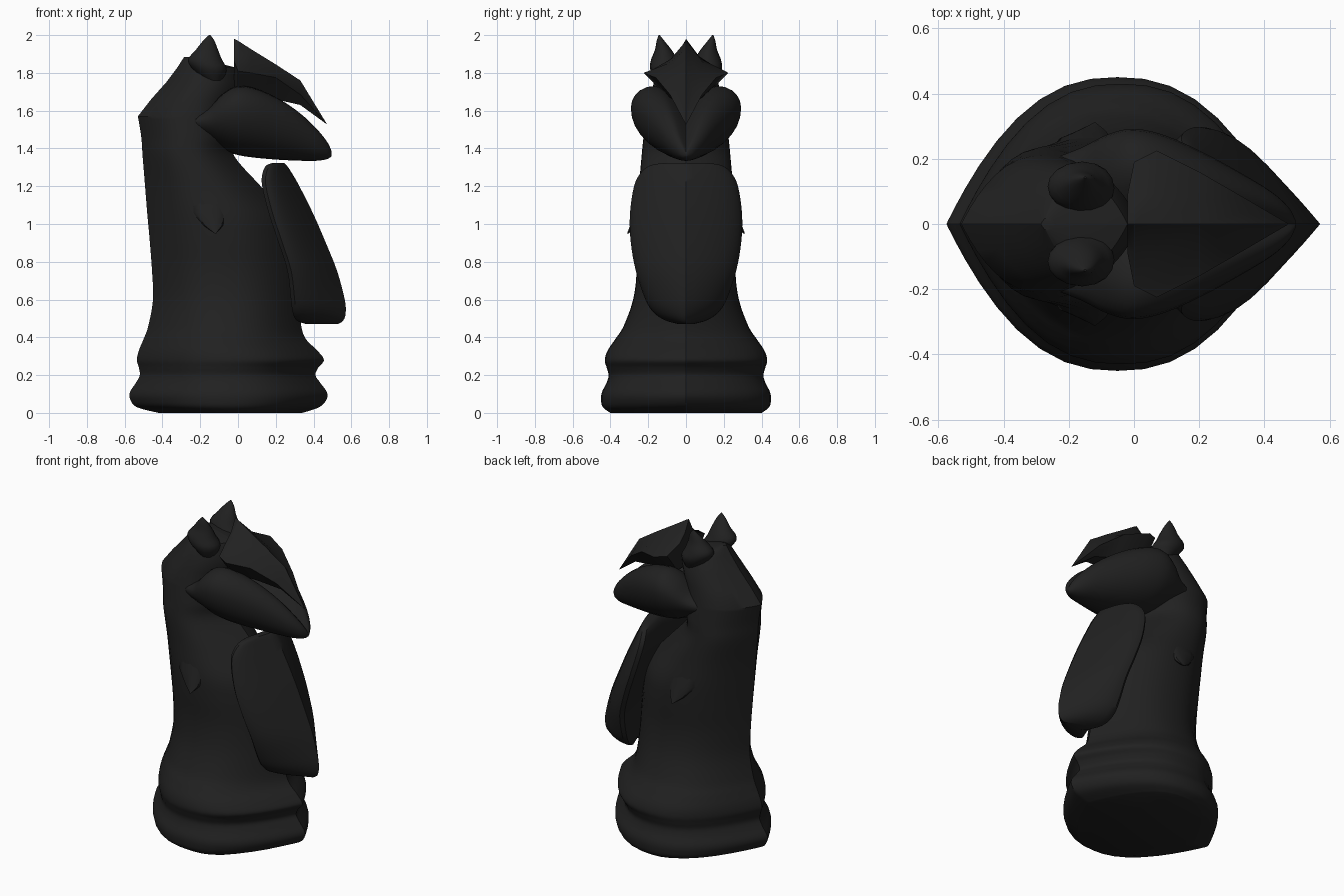
import bpy, math
from mathutils import Vector

if "Cube" in bpy.data.objects:
    bpy.data.objects.remove(bpy.data.objects["Cube"])

mat = bpy.data.materials.new("black_lacquer")
mat.diffuse_color = (0.015, 0.015, 0.015, 1)
mat.use_nodes = True
mat.node_tree.nodes["Principled BSDF"].inputs["Base Color"].default_value = mat.diffuse_color


def build(name, rings, angle=35):
    """Skin closed rings of equal length into a capped solid."""
    n = len(rings[0])
    verts = [tuple(p) for r in rings for p in r]
    faces = [(i * n + j, i * n + (j + 1) % n, (i + 1) * n + (j + 1) % n, (i + 1) * n + j)
             for i in range(len(rings) - 1) for j in range(n)]
    faces += [tuple(reversed(range(n))), tuple(range((len(rings) - 1) * n, len(rings) * n))]
    me = bpy.data.meshes.new(name)
    me.from_pydata(verts, [], faces)
    me.materials.append(mat)
    ob = bpy.data.objects.new(name, me)
    bpy.context.collection.objects.link(ob)
    bpy.ops.object.select_all(action='DESELECT')
    ob.select_set(True)
    bpy.context.view_layer.objects.active = ob
    bpy.ops.object.mode_set(mode='EDIT')
    bpy.ops.mesh.select_all(action='SELECT')
    bpy.ops.mesh.remove_doubles(threshold=0.0005)
    bpy.ops.mesh.normals_make_consistent(inside=False)
    bpy.ops.object.mode_set(mode='OBJECT')
    bpy.ops.object.shade_smooth_by_angle(angle=math.radians(angle))
    return ob


def smooth(rows, steps=5):
    """Catmull-Rom interpolation through parameter rows."""
    R = [Vector(r) for r in rows]
    out = []
    for i in range(len(R) - 1):
        a, b, c, d = R[max(i - 1, 0)], R[i], R[i + 1], R[min(i + 2, len(R) - 1)]
        for k in range(steps):
            t = k / steps
            out.append(b + (c - a) * (t / 2) + (a * 2 - b * 5 + c * 4 - d) * (t * t / 2)
                       + (b * 3 - a - c * 3 + d) * (t ** 3 / 2))
    return out + [R[-1]]


def pointed_ring(z, x0, x1, w, n=20):
    """Round outline with a point at the front and the back."""
    c, a = (x0 + x1) / 2, (x1 - x0) / 2
    half = []
    for i in range(n + 1):
        u = -math.cos(math.pi * i / n)
        half.append((c + a * u, w * (1 - abs(u) ** 2.4), z))
    return half + [(x, -y, zz) for x, y, zz in half[-2:0:-1]]


# base, body and neck: z, back x, front x, half width
body = [(0, -.42, .34, .40), (.03, -.535, .43, .44), (.07, -.57, .468, .45), (.11, -.572, .47, .445),
        (.16, -.54, .435, .42), (.2, -.52, .41, .41), (.24, -.525, .425, .42), (.28, -.535, .455, .43),
        (.33, -.525, .42, .415), (.39, -.50, .36, .375), (.46, -.475, .335, .33), (.6, -.45, .32, .28),
        (.75, -.455, .31, .262), (.92, -.468, .29, .27), (1.05, -.48, .25, .27), (1.2, -.492, .12, .25),
        (1.36, -.505, -.02, .235), (1.46, -.512, -.02, .225), (1.57, -.53, -.02, .21)]
crest = [(1.66, -.46, .0, .19), (1.75, -.38, .02, .17), (1.83, -.32, -.02, .13), (1.885, -.285, -.24, .02)]
build("body_and_neck", [pointed_ring(*r) for r in smooth(body) + crest])


# breastplate: z, rear edge x, keel x, half width
def plate_ring(z, xb, xf, w, n=10):
    half = [(xb + .035, 0, z), (xb, w * .8, z), (xb, w * .93, z)]
    for i in range(n + 1):
        v = i / n
        half.append((xb + .02 + (xf - xb - .02) * v, w * (1 - v ** 1.7), z))
    return half + [(x, -y, zz) for x, y, zz in half[-2:0:-1]]


plate = [(1.322, .18, .245, .12), (1.31, .15, .258, .19), (1.27, .13, .285, .24), (1.2, .128, .325, .275),
         (1.05, .165, .40, .297), (.9, .215, .465, .292), (.75, .262, .525, .265), (.6, .28, .565, .215),
         (.53, .29, .57, .17), (.49, .31, .558, .11), (.47, .36, .53, .04)]
build("breastplate", [plate_ring(*r) for r in smooth(plate, 4)])


# muzzle: heart-shaped sections along x: x, top z, bottom z, half width
def heart_ring(x, zt, zb, w, n=32):
    zc, ring = zb + (zt - zb) * .68, []
    for i in range(n):
        t = 2 * math.pi * i / n
        y = math.sin(t)
        c = math.cos(t)
        if c > 0:
            z = zc + (zt - zc) * (c * (.1 + 2.05 * abs(y)) if abs(y) < .6 else c * 1.6 * abs(y) ** .5)
            z = min(z, zt)
        else:
            z = zc + (zc - zb) * c
        ring.append((x, w * y, z))
    return ring


muzzle = [(-.25, 1.575, 1.47, .20), (-.16, 1.61, 1.435, .235), (-.08, 1.69, 1.395, .275),
          (0, 1.73, 1.365, .292), (.1, 1.715, 1.35, .27), (.22, 1.66, 1.34, .215), (.33, 1.585, 1.335, .155),
          (.42, 1.50, 1.335, .10), (.475, 1.43, 1.345, .05), (.495, 1.385, 1.36, .012)]
build("muzzle", [heart_ring(*r) for r in smooth(muzzle, 4)], 50)

# brow plate: ridged wedge sections: x, ridge z, half width, wing z, underside z
brow = [(-.02, 1.98, .09, 1.86, 1.70), (.0, 1.97, .19, 1.81, 1.68), (.07, 1.925, .225, 1.80, 1.68),
        (.2, 1.845, .16, 1.775, 1.66), (.33, 1.76, .085, 1.685, 1.63), (.47, 1.53, .003, 1.53, 1.528)]
build("brow_plate", [[(x, 0, zt), (x, w * .42, zt * .4 + zs * .6), (x, w, zs), (x, w * .45, zb), (x, 0, zb),
                      (x, -w * .45, zb), (x, -w, zs), (x, -w * .42, zt * .4 + zs * .6)]
                     for x, zt, w, zs, zb in brow], 30)

for side, s in (("left", 1), ("right", -1)):
    # ears: leaning leaf shapes: z, centre x, centre y, half length, half width
    ear = [(1.76, -.13, .10, .05, .06), (1.82, -.15, .11, .09, .08), (1.87, -.175, .115, .09, .07),
           (1.92, -.165, .12, .06, .045), (1.97, -.155, .135, .03, .02), (2.0, -.15, .142, .004, .003)]
    build("ear_" + side, [[(x + a * math.cos(t), s * (y + b * math.sin(t)), z)
                           for t in [2 * math.pi * k / 16 for k in range(16)]]
                          for z, x, y, a, b in smooth(ear, 3)])
    # pointed lower corner of the mane on each shoulder
    spike = [(1.2, -.16, .20, .12, .03), (1.06, -.15, .245, .09, .035), (.99, -.13, .275, .05, .022),
             (.95, -.12, .308, .004, .004)]
    build("mane_point_" + side, [[(x + a * math.cos(t), s * (y + b * math.sin(t)), z)
                                  for t in [2 * math.pi * k / 12 for k in range(12)]]
                                 for z, x, y, a, b in spike])
